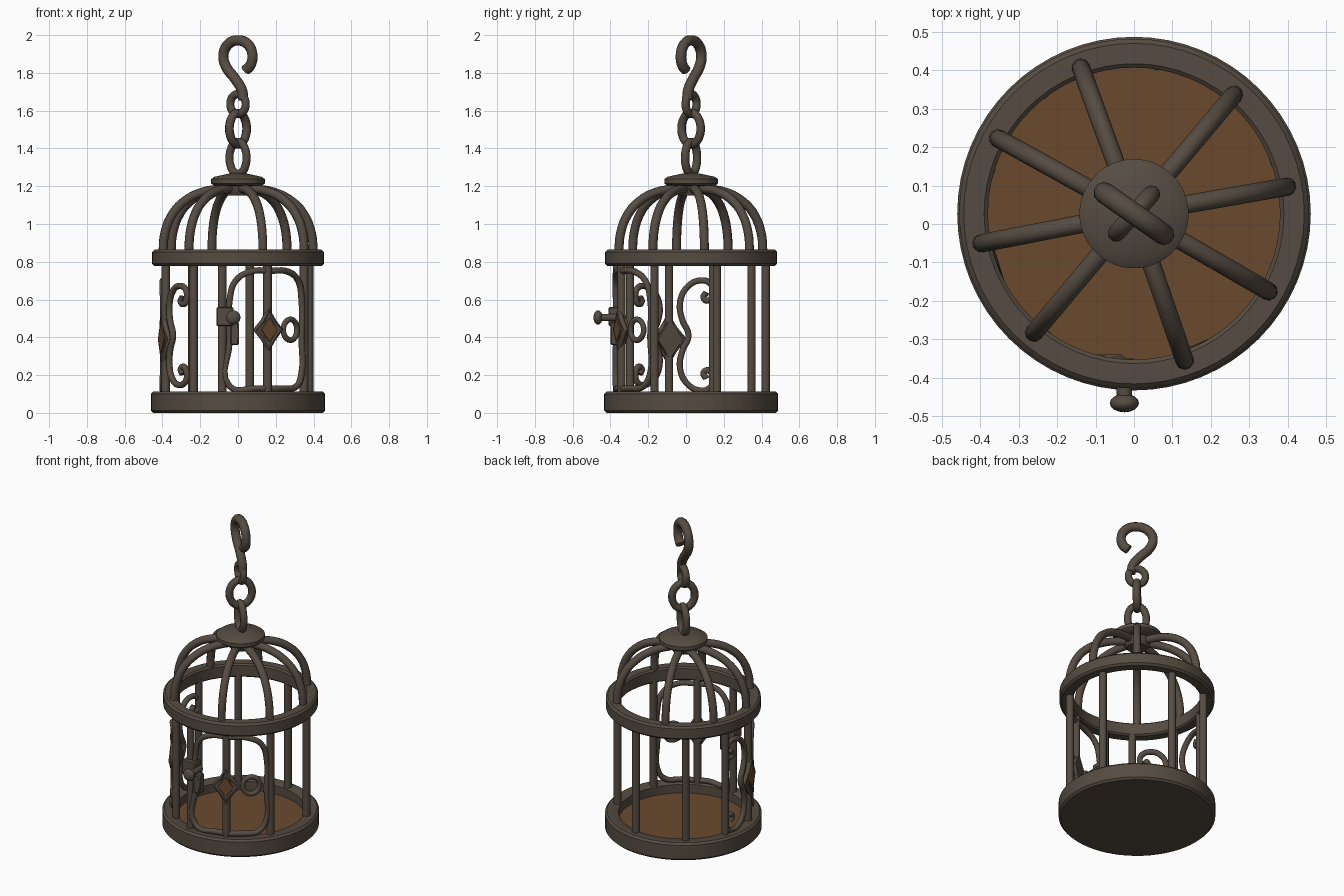
import bpy, bmesh, math
from mathutils import Vector

if "Cube" in bpy.data.objects:
    bpy.data.objects.remove(bpy.data.objects["Cube"])

CY = 0.027   # cage axis sits slightly behind the origin (door knob sticks out in front)
R = 0.40     # radius of the bar circle


def material(name, rgb):
    m = bpy.data.materials.new(name)
    m.diffuse_color = (*rgb, 1)
    m.use_nodes = True
    m.node_tree.nodes["Principled BSDF"].inputs["Base Color"].default_value = m.diffuse_color
    return m


IRON = material("dark iron", (0.092, 0.073, 0.054))
RUST = material("rusty brown", (0.145, 0.068, 0.027))


def finish(ob, mat):
    ob.data.materials.clear()
    ob.data.materials.append(mat)
    bpy.ops.object.select_all(action='DESELECT')
    ob.select_set(True)
    bpy.context.view_layer.objects.active = ob
    bpy.ops.object.shade_smooth_by_angle(angle=math.radians(40))
    return ob


def tube(name, pts, radius, closed=False, smooth=True, mat=IRON):
    cu = bpy.data.curves.new(name, 'CURVE')
    cu.dimensions = '3D'
    cu.bevel_depth = radius
    cu.bevel_resolution = 3
    cu.use_fill_caps = True
    cu.resolution_u = 5
    if smooth:
        sp = cu.splines.new('BEZIER')
        sp.bezier_points.add(len(pts) - 1)
        for bp, p in zip(sp.bezier_points, pts):
            bp.co = p
            bp.handle_left_type = bp.handle_right_type = 'AUTO'
    else:
        sp = cu.splines.new('POLY')
        sp.points.add(len(pts) - 1)
        for q, p in zip(sp.points, pts):
            q.co = (*p, 1)
    sp.use_cyclic_u = closed
    ob = bpy.data.objects.new(name, cu)
    bpy.context.collection.objects.link(ob)
    bpy.ops.object.select_all(action='DESELECT')
    ob.select_set(True)
    bpy.context.view_layer.objects.active = ob
    bpy.ops.object.convert(target='MESH')
    return finish(bpy.context.view_layer.objects.active, mat)


def mesh_object(name, bm, mat):
    bmesh.ops.recalc_face_normals(bm, faces=bm.faces)
    me = bpy.data.meshes.new(name)
    bm.to_mesh(me)
    bm.free()
    ob = bpy.data.objects.new(name, me)
    bpy.context.collection.objects.link(ob)
    return finish(ob, mat)


def lathe(name, profile, mat=IRON, closed=False, n=64):
    """Spin an (r, z) profile around the cage axis."""
    bm = bmesh.new()
    vs = [bm.verts.new((r, CY, z)) for r, z in profile]
    es = [bm.edges.new(p) for p in zip(vs, vs[1:])]
    if closed:
        es.append(bm.edges.new((vs[-1], vs[0])))
    bmesh.ops.spin(bm, geom=vs + es, cent=(0, CY, 0), axis=(0, 0, 1),
                   angle=2 * math.pi, steps=n)
    bmesh.ops.remove_doubles(bm, verts=bm.verts, dist=1e-4)
    return mesh_object(name, bm, mat)


def polar(deg, r, z):
    a = math.radians(deg)
    return Vector((r * math.cos(a), CY + r * math.sin(a), z))


def wrap(deg, s, z, r=R):
    """Point at arc length s from angle deg, on the cage cylinder."""
    return polar(deg + math.degrees(s / R), r, z)


# base tray, rust floor and upper hoop
b = 0.012
lathe("base_tray", [(0, 0), (0.46 - b, 0), (0.46, b), (0.46, 0.113 - b), (0.46 - b, 0.113),
                    (0.39, 0.113), (0.38, 0.105), (0.38, 0.045), (0, 0.045)])
lathe("floor", [(0, 0.05), (0.384, 0.05)], RUST)
lathe("upper_hoop", [(0.39, 0.778), (0.455 - b, 0.778), (0.455, 0.778 + b), (0.455, 0.864 - b),
                     (0.455 - b, 0.864), (0.39, 0.864), (0.38, 0.855), (0.38, 0.787)], closed=True)

# upright bars
for i, a in enumerate((20, 81, 127, 163, 197, 234, 258, 293, 331)):
    tube(f"bar_{i}", [polar(a, R, 0.09), polar(a, R, 0.80)], 0.023, smooth=False)

# dome ribs
RIB = [(0.405, 0.85), (0.395, 0.95), (0.355, 1.05), (0.29, 1.12), (0.19, 1.17), (0.05, 1.19)]
for i, a in enumerate((10, 50, 110, 151, 191, 230, 289, 330)):
    tube(f"dome_rib_{i}", [polar(a, r, z) for r, z in RIB], 0.024)

# cap where the ribs meet
lathe("dome_cap", [(0, 1.15), (0.06, 1.15), (0.075, 1.17), (0.08, 1.20), (0.13, 1.205), (0.142, 1.215),
                   (0.142, 1.238), (0.125, 1.25), (0.07, 1.262), (0.03, 1.27), (0, 1.27)])


# chain links and hook
def swing(deg, u, z):
    return polar(deg, u, z)


def link(name, deg, zc, hw, hh, t):
    pts = [swing(deg, hw * math.cos(k * math.pi / 6), zc + hh * math.sin(k * math.pi / 6))
           for k in range(12)]
    tube(name, pts, t, closed=True)


HOOK_DIR, LINK_DIR = -35, 48
link("chain_link_lower", HOOK_DIR, 1.35, 0.055, 0.085, 0.022)
link("chain_link_middle", LINK_DIR, 1.505, 0.068, 0.083, 0.023)
link("hook_eye", HOOK_DIR, 1.635, 0.05, 0.053, 0.022)
HOOK = [(0.035, 1.66), (0.025, 1.71), (-0.02, 1.77), (-0.075, 1.83), (-0.095, 1.89), (-0.065, 1.95),
        (0, 1.972), (0.065, 1.95), (0.093, 1.895), (0.08, 1.84), (0.05, 1.815)]
tube("hook", [swing(HOOK_DIR, u, z) for u, z in HOOK], 0.028)


# diamond ornament: rim, iron backing and rust inlay on the outside
def diamond(name, deg, zc, w, h):
    corners = ((w, 0), (0, h), (-w, 0), (0, -h))
    rim = []
    for (s0, z0), (s1, z1) in zip(corners, corners[1:] + corners[:1]):
        rim += [(s0, z0), ((s0 + s1) * 0.43, (z0 + z1) * 0.43)]
    tube(name + "_rim", [wrap(deg, s, zc + z, R + 0.012) for s, z in rim], 0.014,
         closed=True, smooth=False)
    for part, k, r0, r1, mat in (("_backing", 0.85, R - 0.02, R + 0.022, IRON),
                                 ("_inlay", 0.6, R + 0.022, R + 0.03, RUST)):
        bm = bmesh.new()
        inner, outer = [[bm.verts.new(wrap(deg, s * k, zc + z * k, r)) for s, z in corners]
                        for r in (r0, r1)]
        bm.faces.new(inner)
        bm.faces.new(outer)
        for j in range(4):
            bm.faces.new((inner[j], inner[j - 1], outer[j - 1], outer[j]))
        mesh_object(name + part, bm, mat)


# arched door with diamond and ring
DOOR = 295.5
W = 0.222
FRAME = [(-W, 0.14), (-W, 0.38), (-W, 0.60), (-0.19, 0.70), (-0.11, 0.748), (0, 0.752), (0.11, 0.748),
         (0.19, 0.70), (W, 0.60), (W, 0.40), (W, 0.21), (0.175, 0.14), (0.08, 0.13), (-0.08, 0.13)]
tube("door_frame", [wrap(DOOR, s, z) for s, z in FRAME], 0.017, closed=True)
diamond("door_diamond", 293, 0.44, 0.07, 0.105)
tube("door_ring", [wrap(314, 0.05 * math.cos(k * math.pi / 5), 0.44 + 0.055 * math.sin(k * math.pi / 5))
                   for k in range(10)], 0.015, closed=True)

# side ornament: diamond between two C scrolls
SIDE = 197
diamond("side_diamond", SIDE, 0.39, 0.085, 0.125)
HALF = [(0.20, 0.235), (0.185, 0.205), (0.21, 0.19), (0.235, 0.225), (0.225, 0.28), (0.165, 0.30),
        (0.095, 0.26), (0.06, 0.18), (0.07, 0.09)]
SCROLL = HALF + [(0.105, 0.0)] + [(s, -z) for s, z in reversed(HALF)]
for side, sign, k in (("back", -1, 1.0), ("front", 1, 0.9)):
    tube(f"side_scroll_{side}", [wrap(SIDE, sign * s * k, 0.41 + z * 0.97 * k) for s, z in SCROLL], 0.017)


# latch: plate, hanging bolt and knob
def box(name, c, size):
    bm = bmesh.new()
    bmesh.ops.create_cube(bm, size=1)
    bmesh.ops.scale(bm, vec=size, verts=bm.verts)
    bmesh.ops.translate(bm, vec=c, verts=bm.verts)
    bmesh.ops.bevel(bm, geom=bm.edges[:], offset=0.006, segments=1, affect='EDGES')
    mesh_object(name, bm, IRON)


box("latch_plate", (-0.07, -0.375, 0.51), (0.09, 0.07, 0.10))
box("latch_bolt", (-0.018, -0.375, 0.42), (0.045, 0.05, 0.12))
tube("knob_stem", [(-0.025, -0.35, 0.505), (-0.025, -0.46, 0.505)], 0.02, smooth=False)
bm = bmesh.new()
bmesh.ops.create_uvsphere(bm, u_segments=16, v_segments=10, radius=1)
bmesh.ops.scale(bm, vec=(0.038, 0.024, 0.038), verts=bm.verts)
bmesh.ops.translate(bm, vec=(-0.025, -0.466, 0.505), verts=bm.verts)
mesh_object("knob", bm, IRON)
